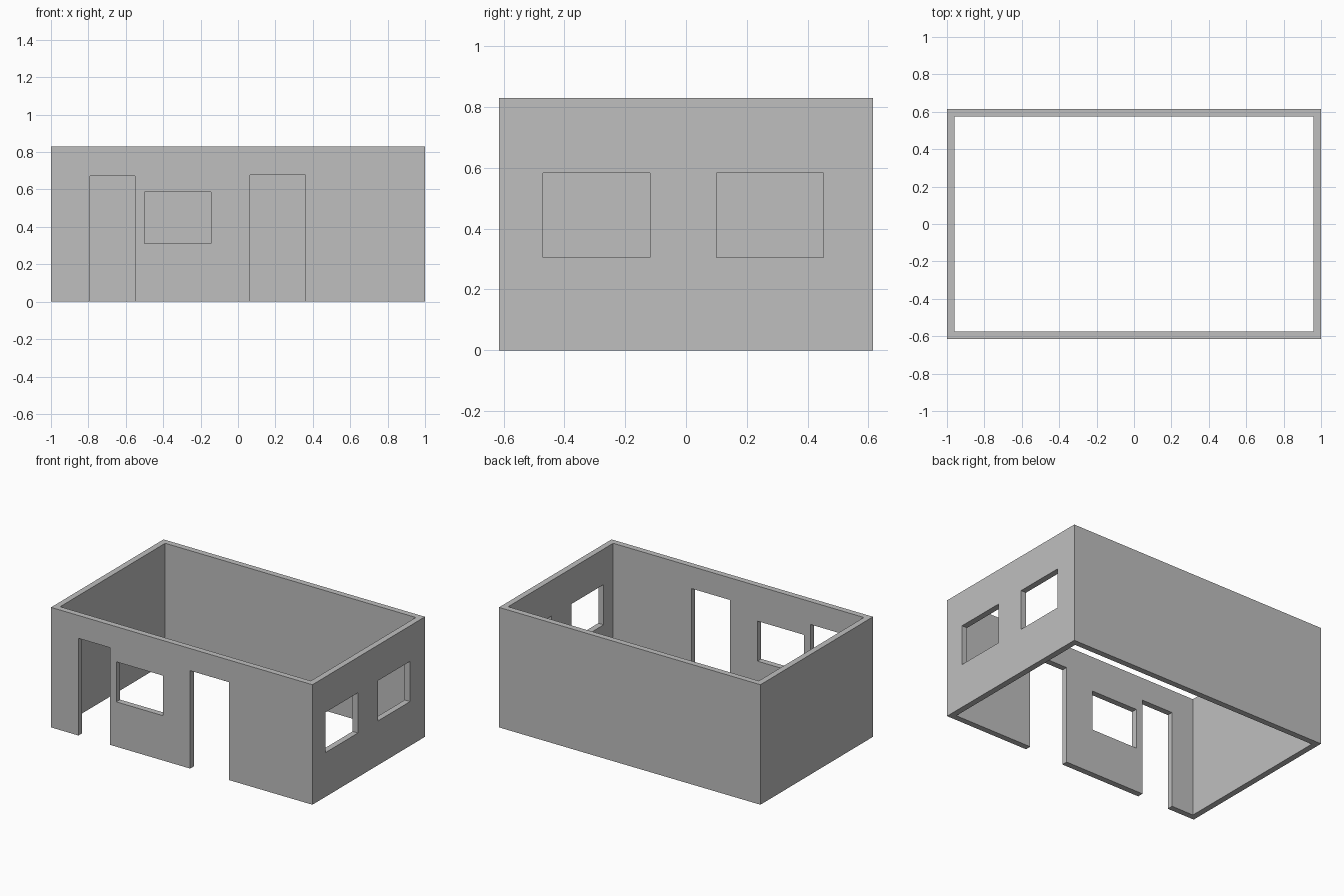
import bpy

cube = bpy.data.objects.get("Cube")
if cube:
    bpy.data.objects.remove(cube, do_unlink=True)

# Overall sizes
HALF_X, HALF_Y, HEIGHT, WALL = 1.0, 0.615, 0.83, 0.041

# Single plaster colour
plaster = bpy.data.materials.new("grey_plaster")
plaster.use_nodes = True
GREY = (0.52, 0.52, 0.52, 1.0)
plaster.diffuse_color = GREY
plaster.node_tree.nodes["Principled BSDF"].inputs["Base Color"].default_value = GREY


def box(name, x, y, z):
    """Box from (low, high) ranges on each axis."""
    bpy.ops.mesh.primitive_cube_add(size=1, location=[sum(r) / 2 for r in (x, y, z)])
    ob = bpy.context.object
    ob.name = name
    ob.scale = [r[1] - r[0] for r in (x, y, z)]
    bpy.ops.object.transform_apply(location=True, rotation=False, scale=True)
    ob.data.materials.append(plaster)
    return ob


def cut(target, cutter):
    """Cut an opening and discard the cutter."""
    cutter.hide_render = True
    mod = target.modifiers.new(cutter.name, 'BOOLEAN')
    mod.operation = 'DIFFERENCE'
    mod.solver = 'EXACT'
    mod.object = cutter
    bpy.context.view_layer.objects.active = target
    bpy.ops.object.modifier_apply(modifier=mod.name)
    bpy.data.objects.remove(cutter, do_unlink=True)


# Outer block hollowed into four walls, open above and below
walls = box("house_walls", (-HALF_X, HALF_X), (-HALF_Y, HALF_Y), (0, HEIGHT))
inner_x, inner_y = HALF_X - WALL, HALF_Y - WALL
cut(walls, box("room_cutter", (-inner_x, inner_x), (-inner_y, inner_y), (-1, 2)))

# Front wall: two doorways and a window
front = (-HALF_Y - 0.1, -inner_y + 0.1)
for name, x, z in (
    ("narrow_doorway", (-0.79, -0.55), (-0.2, 0.672)),
    ("front_window", (-0.50, -0.145), (0.31, 0.587)),
    ("main_doorway", (0.065, 0.36), (-0.2, 0.677)),
):
    cut(walls, box(name, x, front, z))

# Left side wall: two windows
side = (inner_x - 0.1, HALF_X + 0.1)
for name, y in (("front_side_window", (-0.47, -0.118)), ("back_side_window", (0.10, 0.452))):
    cut(walls, box(name, side, y, (0.306, 0.584)))
